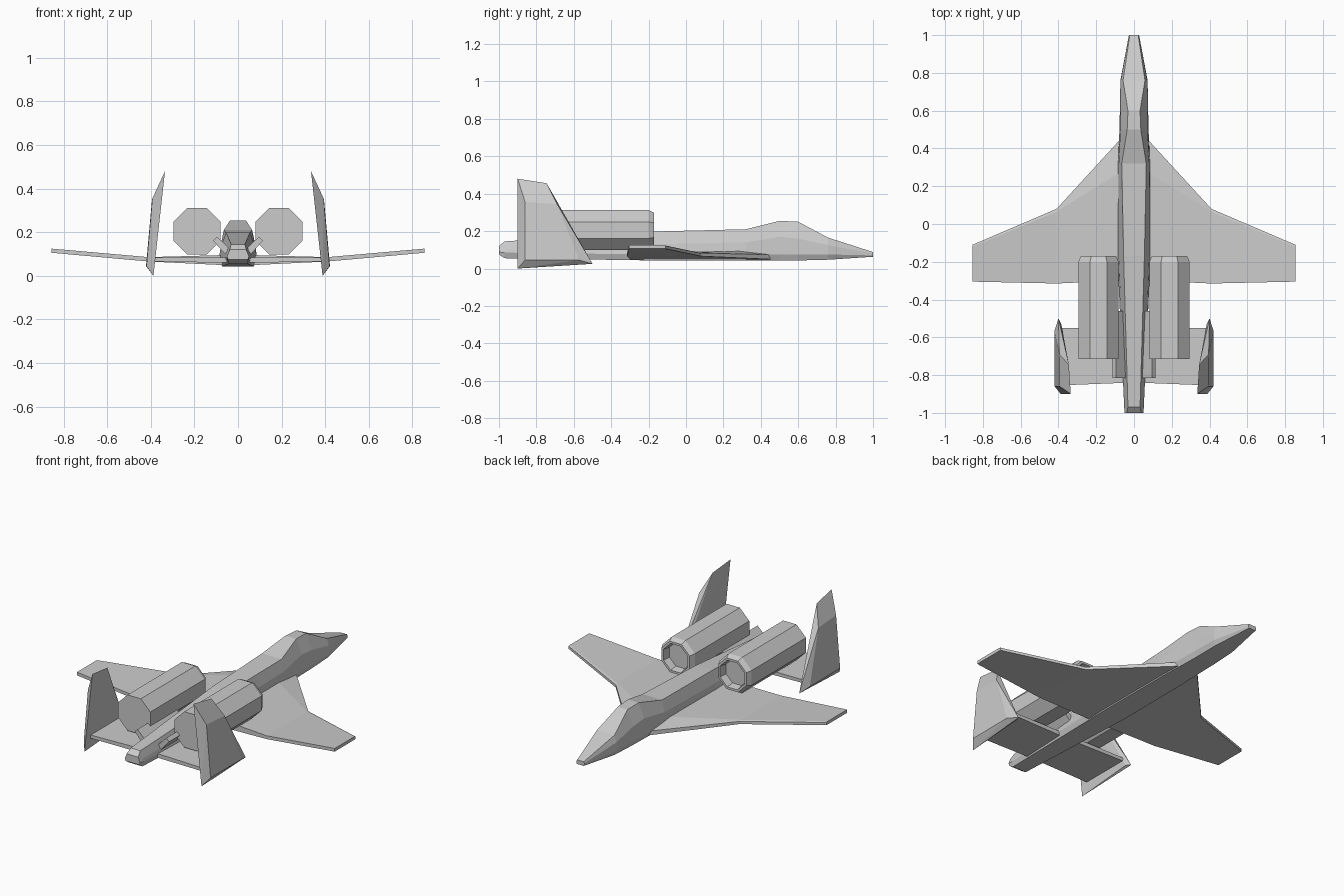
import bpy, bmesh, math
from mathutils import Vector

if "Cube" in bpy.data.objects:
    bpy.data.objects.remove(bpy.data.objects["Cube"])


def finish(name, bm, mirror=False):
    bmesh.ops.recalc_face_normals(bm, faces=bm.faces)
    me = bpy.data.meshes.new(name)
    bm.to_mesh(me)
    bm.free()
    ob = bpy.data.objects.new(name, me)
    bpy.context.collection.objects.link(ob)
    if mirror:
        mod = ob.modifiers.new("mirror", 'MIRROR')
        mod.use_mirror_merge = False
    return ob


def loft(name, rings, mirror=False):
    """Skin a list of equal-length rings and cap both ends."""
    bm = bmesh.new()
    vr = [[bm.verts.new(p) for p in r] for r in rings]
    n = len(rings[0])
    for a, b in zip(vr, vr[1:]):
        for i in range(n):
            j = (i + 1) % n
            bm.faces.new((a[i], a[j], b[j], b[i]))
    bm.faces.new(vr[0])
    bm.faces.new(vr[-1])
    return finish(name, bm, mirror)


def hull(name, points):
    bm = bmesh.new()
    for p in points:
        bm.verts.new(p)
    bmesh.ops.convex_hull(bm, input=bm.verts)
    bmesh.ops.dissolve_limit(bm, angle_limit=math.radians(1),
                             verts=bm.verts, edges=bm.edges)
    return finish(name, bm, True)


# Fuselage: y, then (half width, z) for top, upper side, lower side, bottom
stations = [
    (1.00, (.022, .088), (.027, .080), (.027, .070), (.022, .063)),
    (0.76, (.058, .165), (.070, .125), (.072, .075), (.058, .047)),
    (0.60, (.032, .250), (.070, .160), (.075, .075), (.062, .043)),
    (0.50, (.036, .255), (.072, .170), (.077, .075), (.064, .043)),
    (0.32, (.065, .210), (.080, .140), (.085, .075), (.070, .043)),
    (-0.17, (.055, .198), (.080, .130), (.088, .075), (.072, .043)),
    (-0.97, (.032, .145), (.046, .100), (.052, .085), (.045, .055)),
    (-1.00, (.038, .120), (.046, .100), (.050, .088), (.045, .075)),
]
rings = []
for y, *half in stations:
    rings.append([(w, y, z) for w, z in half] +
                 [(-w, y, z) for w, z in reversed(half)])
loft("fuselage", rings)

# Wings: swept slab with a long root extension, one ring per span station
# x, leading y, crease y, trailing y, bottom z, leading top z, crease top z
wing = []
for x, yl, yc, yt, zb, zl, zc in [
        (.05, .470, .290, -.300, .048, .075, .096),
        (.08, .440, .270, -.300, .050, .075, .095),
        (.41, .080, .065, -.315, .066, .082, .086),
        (.855, -.110, -.120, -.305, .106, .122, .125)]:
    wing.append([(x, yl, zb), (x, yl, zl), (x, yc, zc),
                 (x, yt, zc), (x, yt, zb)])
loft("wing", wing, True)

# Tailplane
tail = []
for x, yl, yt, zb, zt in [(.03, -.55, -.84, .060, .085),
                          (.405, -.55, -.855, .066, .085)]:
    tail.append([(x, yl, zb), (x, yl, zt), (x, yt, zt), (x, yt, zb)])
loft("tailplane", tail, True)

# Vertical fins: flat inner face, faceted outer face
hull("tail_fin", [
    (.400, -.50, .025), (.388, -.90, .000), (.335, -.90, .480), (.345, -.745, .456),
    (.385, -.53, .030), (.422, -.57, .045), (.420, -.86, .045),
    (.395, -.69, .345), (.393, -.86, .355)])

# Engines: octagonal pods with chamfered lip and recessed intake
def octagon(apothem, y):
    r = apothem / math.cos(math.pi / 8)
    return [Vector((.188 + r * math.cos(a), y, .205 + r * math.sin(a)))
            for a in (math.pi / 8 + i * math.pi / 4 for i in range(8))]


loft("engine", [octagon(r, y) for r, y in [
    (.107, -.715), (.107, -.20), (.093, -.17), (.080, -.17), (.072, -.215)]], True)

# Slanted pylons joining the fuselage to the engines
section = [(.040, .125), (.060, .100), (.114, .162), (.096, .180)]
loft("engine_pylon", [[(x, y, z) for x, z in section] for y in (-.46, -.815)], True)
